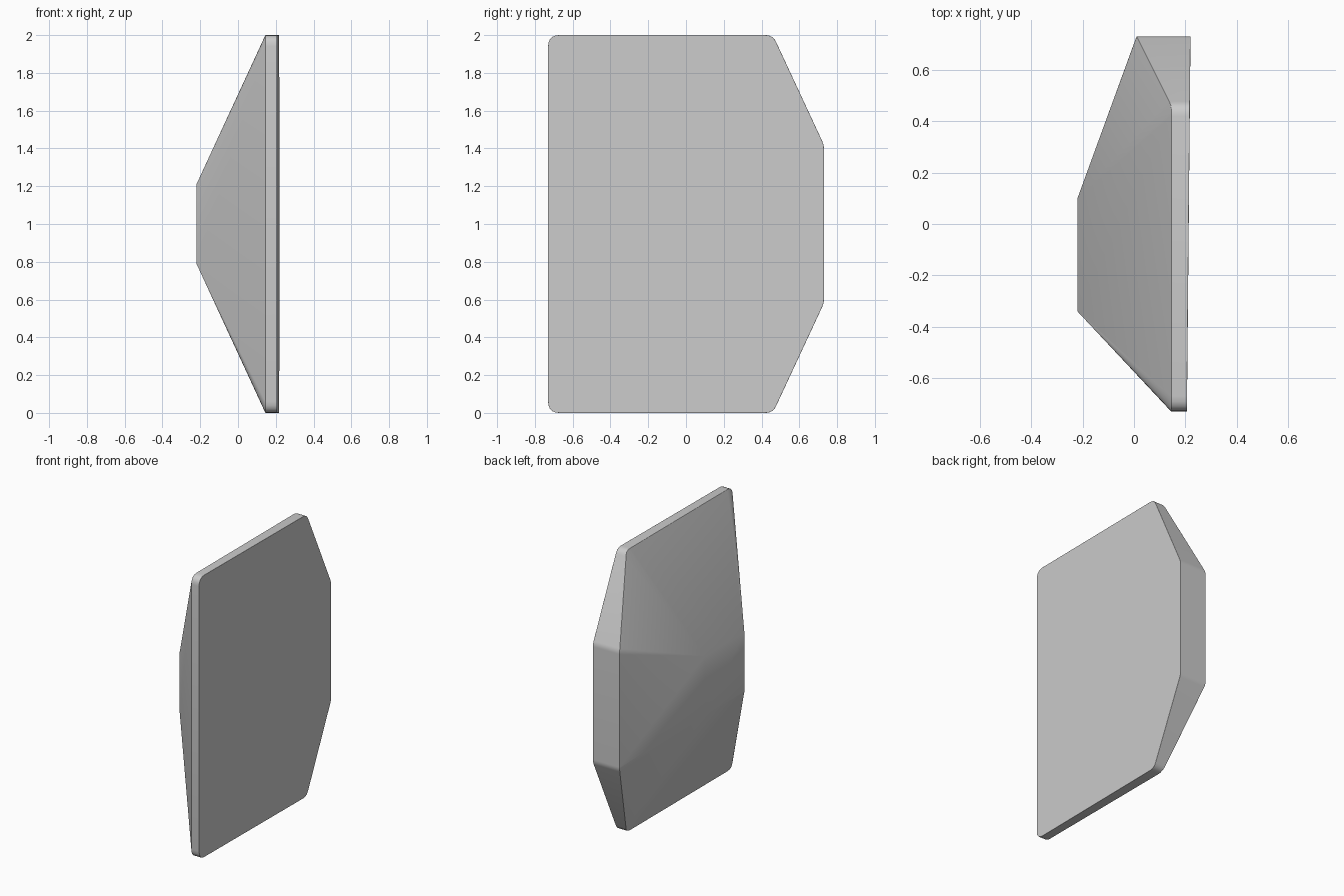
import bpy, bmesh
from math import radians
from mathutils import Vector

if "Cube" in bpy.data.objects:
    bpy.data.objects.remove(bpy.data.objects["Cube"])

TIP_X, RIM_X, BACK_X = -0.22, 0.145, 0.01


def outline():
    """Side outline in (y, z) with softened corners."""
    half = [(-0.73, 0.0, 0.06), (0.46, 0.0, 0.04), (0.73, 0.58, 0.02)]
    corners = half + [(y, 2 - z, r) for y, z, r in reversed(half)]
    pts = []
    for i, (y, z, r) in enumerate(corners):
        c = Vector((y, z))
        before = Vector(corners[i - 1][:2])
        after = Vector(corners[(i + 1) % len(corners)][:2])
        a = c + (before - c).normalized() * r
        b = c + (after - c).normalized() * r
        for k in range(6):
            t = k / 5
            pts.append(a * (1 - t) ** 2 + c * 2 * t * (1 - t) + b * t * t)
    return pts


def rim_x(y):
    """The rim widens towards the back edge."""
    return RIM_X + (BACK_X - RIM_X) * max(0, (y - 0.46) / 0.27)


def face_x(y):
    """The broad face leans slightly."""
    return 0.206 + 0.014 * (y + 0.73) / 1.46


mat = bpy.data.materials.new("plain grey")
mat.use_nodes = True
grey = (0.6, 0.6, 0.6, 1)
mat.diffuse_color = grey
mat.node_tree.nodes["Principled BSDF"].inputs["Base Color"].default_value = grey

# Faceted body: broad face, rim and small blunt tip
bm = bmesh.new()
for p in outline():
    bm.verts.new((rim_x(p.x), p.x, p.y))
    bm.verts.new((face_x(p.x), p.x, p.y))
for y in (-0.34, 0.10):
    for z in (0.79, 1.21):
        bm.verts.new((TIP_X, y, z))
bmesh.ops.convex_hull(bm, input=bm.verts[:])
bmesh.ops.dissolve_limit(bm, angle_limit=radians(1), verts=bm.verts[:], edges=bm.edges[:])
bmesh.ops.recalc_face_normals(bm, faces=bm.faces[:])
mesh = bpy.data.meshes.new("faceted_block")
bm.to_mesh(mesh)
bm.free()
mesh.materials.append(mat)
block = bpy.data.objects.new("faceted_block", mesh)
bpy.context.collection.objects.link(block)

# Softened edges
bevel = block.modifiers.new("soft edges", "BEVEL")
bevel.width = 0.008
bevel.segments = 2
bevel.limit_method = "ANGLE"
bevel.angle_limit = radians(25)
bevel.harden_normals = True
mesh.shade_smooth()
